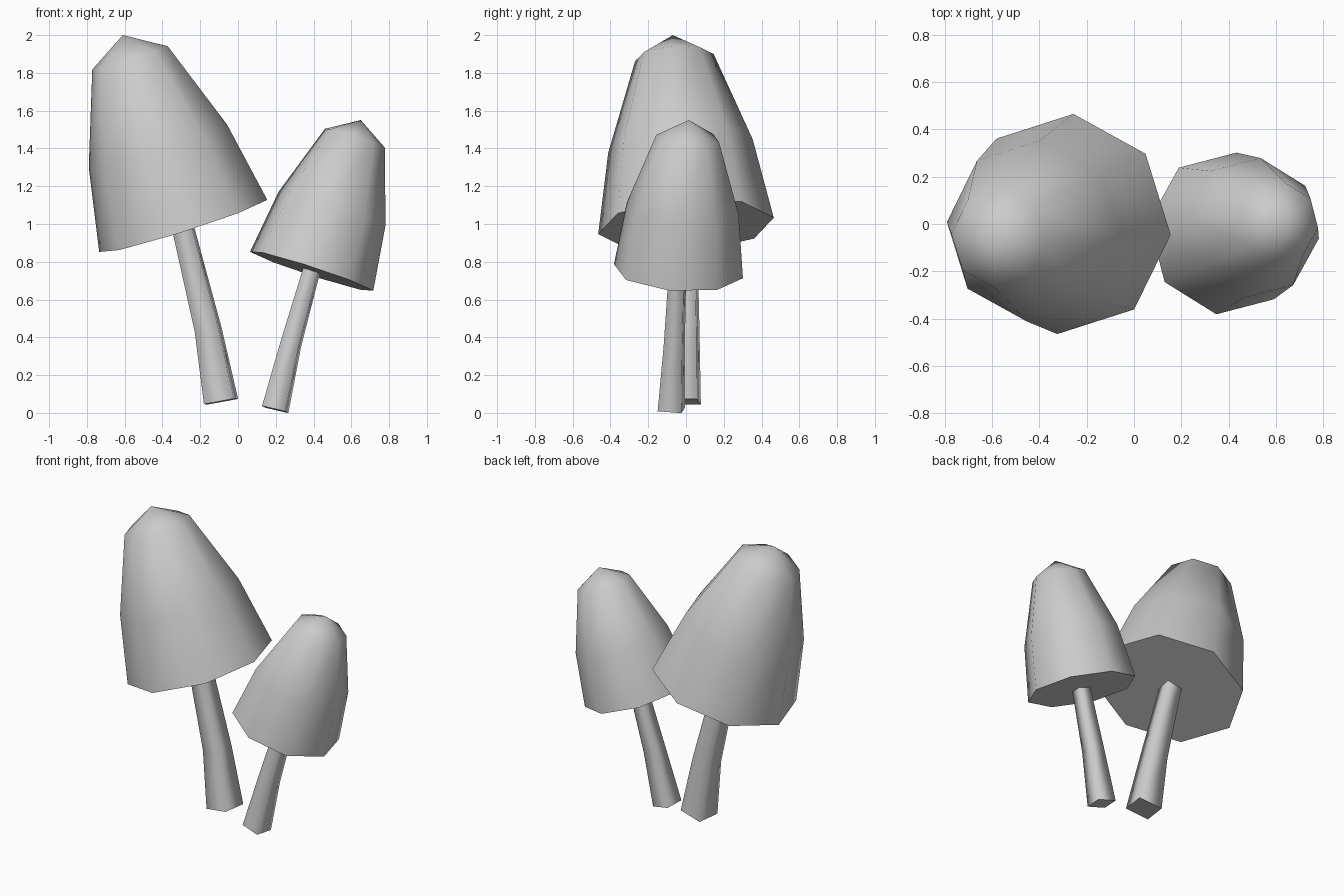
import bpy, bmesh, math
from mathutils import Vector

cube = bpy.data.objects.get("Cube")
if cube:
    bpy.data.objects.remove(cube, do_unlink=True)

# One plain grey for everything
grey = bpy.data.materials.new("plain_grey")
grey.use_nodes = True
colour = (0.6, 0.6, 0.6, 1)
grey.diffuse_color = colour
grey.node_tree.nodes["Principled BSDF"].inputs["Base Color"].default_value = colour


def ring(bm, centre, axis, radius, sides, phase):
    """Regular polygon of vertices standing square to the axis."""
    turn = Vector((0, 0, 1)).rotation_difference(axis)
    verts = []
    for i in range(sides):
        a = math.radians(phase) + math.tau * i / sides
        verts.append(bm.verts.new(centre + turn @ Vector((math.cos(a), math.sin(a), 0)) * radius))
    return verts


def bridge(bm, low, high):
    for i in range(len(low)):
        j = (i + 1) % len(low)
        bm.faces.new((low[i], low[j], high[j], high[i]))


def finish(bm, name):
    """Smooth the sides and keep the rim of each flat end sharp."""
    bmesh.ops.recalc_face_normals(bm, faces=bm.faces[:])
    for f in bm.faces:
        f.smooth = True
    mesh = bpy.data.meshes.new(name)
    bm.to_mesh(mesh)
    bm.free()
    mesh.materials.append(grey)
    bpy.context.scene.collection.objects.link(bpy.data.objects.new(name, mesh))


def close(bm, verts):
    face = bm.faces.new(verts)
    for e in face.edges:
        e.smooth = False


def cap(name, base, apex, profile, phase):
    """Eight-sided bell; profile lists (distance along axis, radius)."""
    bm = bmesh.new()
    base, apex = Vector(base), Vector(apex)
    axis = (apex - base).normalized()
    rings = [ring(bm, base + axis * d, axis, r, 8, phase) for d, r in profile]
    for low, high in zip(rings, rings[1:]):
        bridge(bm, low, high)
    tip = bm.verts.new(apex)
    top = rings[-1]
    for i in range(8):
        bm.faces.new((top[i], top[(i + 1) % 8], tip))
    close(bm, rings[0][::-1])
    finish(bm, name)


def stem(name, path, radii, phase):
    """Four-sided tapering stalk that bends along the path."""
    bm = bmesh.new()
    pts = [Vector(p) for p in path]
    rings = []
    for i, (p, r) in enumerate(zip(pts, radii)):
        axis = (pts[min(i + 1, len(pts) - 1)] - pts[max(i - 1, 0)]).normalized()
        rings.append(ring(bm, p, axis, r, 4, phase))
    for low, high in zip(rings, rings[1:]):
        bridge(bm, low, high)
    close(bm, rings[0][::-1])
    close(bm, rings[-1])
    finish(bm, name)


# Tall mushroom leaning to the right side
cap("large_cap", (-0.29, 0, 0.99), (-0.61, -0.07, 2.0),
    [(0, 0.468), (0.445, 0.385), (0.935, 0.21)], -5)
stem("large_stem", [(-0.09, -0.013, 0.06), (-0.158, 0, 0.44), (-0.295, 0, 0.995)],
     [0.115, 0.09, 0.073], 37)

# Short mushroom leaning to the left side
cap("small_cap", (0.39, -0.04, 0.75), (0.65, 0.015, 1.55),
    [(0, 0.346), (0.35, 0.3), (0.742, 0.168)], -8)
stem("small_stem", [(0.197, -0.078, 0.018), (0.28, -0.062, 0.365), (0.39, -0.045, 0.755)],
     [0.09, 0.07, 0.058], 37)
